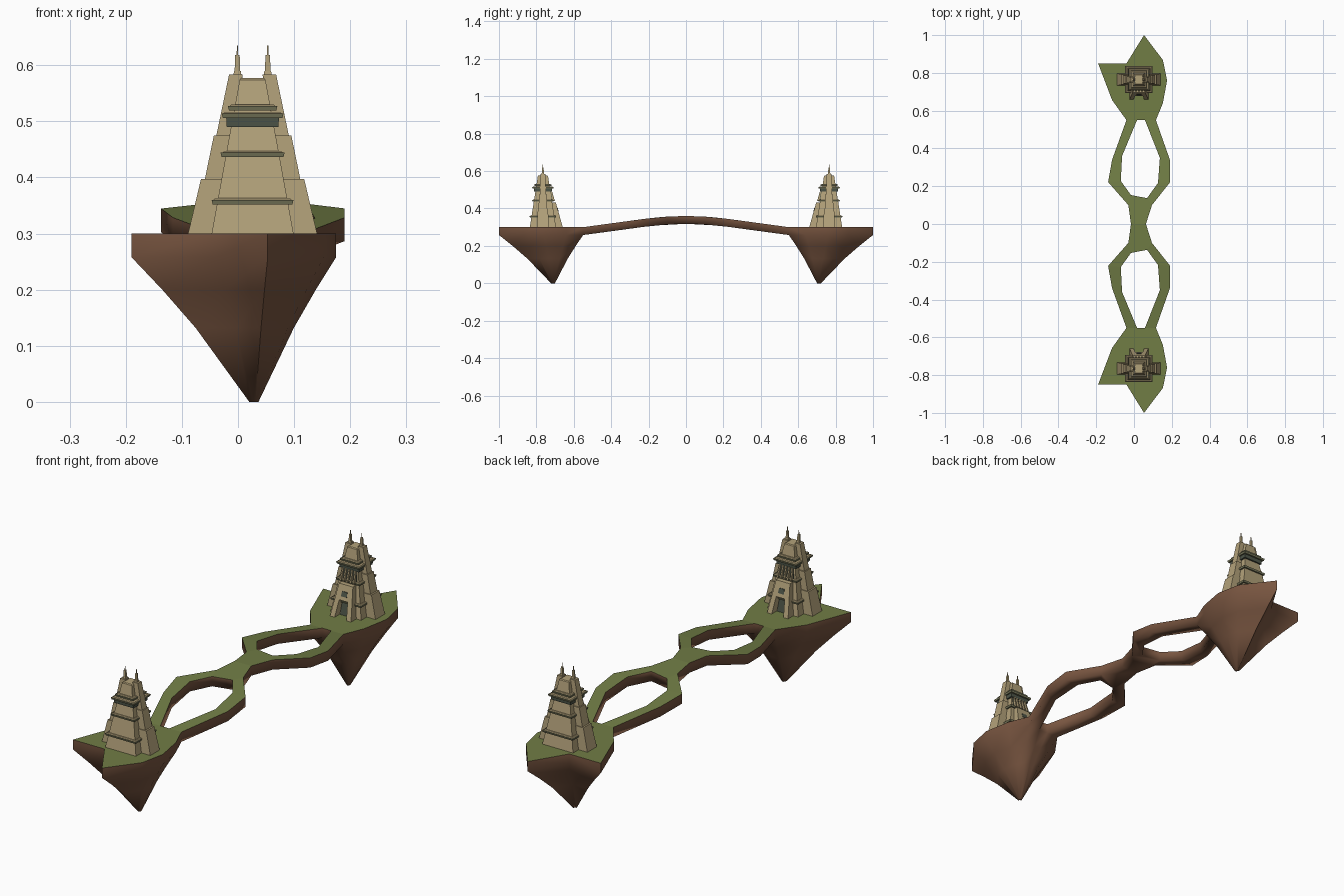
import bpy, bmesh, math
from mathutils import Vector

if "Cube" in bpy.data.objects:
    bpy.data.objects.remove(bpy.data.objects["Cube"])


def material(name, rgb):
    m = bpy.data.materials.new(name)
    m.diffuse_color = (*rgb, 1)
    m.use_nodes = True
    m.node_tree.nodes["Principled BSDF"].inputs["Base Color"].default_value = m.diffuse_color
    return m


GRASS = material("grass", (0.165, 0.205, 0.06))
EARTH = material("earth", (0.19, 0.092, 0.052))
STONE = material("sandstone", (0.45, 0.36, 0.195))
TRIM = material("olive trim", (0.19, 0.19, 0.105))
DARK = material("dark slate", (0.075, 0.09, 0.065))


def finish(bm, name, mats, merge=False):
    """Make the object and mirror it to the other end of the bridge."""
    bmesh.ops.recalc_face_normals(bm, faces=bm.faces)
    me = bpy.data.meshes.new(name)
    bm.to_mesh(me)
    bm.free()
    for m in mats:
        me.materials.append(m)
    ob = bpy.data.objects.new(name, me)
    bpy.context.collection.objects.link(ob)
    mod = ob.modifiers.new("other_end", 'MIRROR')
    mod.use_axis = (False, True, False)
    mod.use_mirror_merge = merge
    return ob


# ---- floating land: grass top, earth sides, pointed island below ----
RIGHT = [(.116, -.55), (.19, -.34), (.19, -.22), (.095, -.10)]
RIGHT_IN = [(.058, -.55), (.137, -.35), (.127, -.217), (.069, -.137)]
LEFT = [(-.04, -.55), (-.116, -.34), (-.137, -.222), (-.03, -.10)]
LEFT_IN = [(.016, -.55), (-.063, -.36), (-.07, -.228), (-.016, -.153)]
MIDDLE = [LEFT[3], LEFT_IN[3], RIGHT_IN[3], RIGHT[3], (.063, 0), (-.016, 0)]
ISLAND = [RIGHT[0], (.153, -.64), (.175, -.76), (.153, -.868), (.053, -1), (-.04, -.85),
          (-.19, -.85), (-.116, -.656), LEFT[0], LEFT_IN[0], RIGHT_IN[0]]
LIP = .042


def height(y):
    t = max(0, 1 - abs(y) / .57)
    return .30 + .06 * t * t * (3 - 2 * t) * .5 + .03 * math.sin(t * math.pi / 2)


bm = bmesh.new()
verts = {}


def vert(p, low=0):
    if (p, low) not in verts:
        z = height(p[1]) if p[1] > -.54 else .30
        verts[(p, low)] = bm.verts.new((p[0], p[1], z - LIP * low))
    return verts[(p, low)]


deck = [MIDDLE]
for out, inn in ((RIGHT, RIGHT_IN), (LEFT, LEFT_IN)):
    deck += [[out[i], out[i + 1], inn[i + 1], inn[i]] for i in range(3)]
sides = {}
for poly in deck + [ISLAND]:
    bm.faces.new([vert(p) for p in poly]).material_index = 0
    for a, b in zip(poly, poly[1:] + poly[:1]):
        key = frozenset((a, b))
        sides[key] = None if key in sides else (a, b)
for pair in sides.values():
    if pair and not (pair[0][1] == 0 and pair[1][1] == 0):
        a, b = pair
        bm.faces.new((vert(a), vert(b), vert(b, 1), vert(a, 1))).material_index = 1
for poly in deck:
    bm.faces.new([vert(p, 1) for p in poly]).material_index = 1
ring = [vert(p, 1) for p in ISLAND]
for s, z in ((.75, .20), (.48, .132), (.045, 0)):
    new = [bm.verts.new((.03 + (x - .03) * s, -.708 + (y + .708) * s, z)) for x, y in ISLAND]
    for i in range(len(ring)):
        j = (i + 1) % len(ring)
        bm.faces.new((ring[i], ring[j], new[j], new[i])).material_index = 1
    ring = new
bm.faces.new(ring).material_index = 1
bmesh.ops.recalc_face_normals(bm, faces=bm.faces)
for f in bm.faces:
    f.smooth = f.material_index == 1
for e in bm.edges:
    kinds = {f.material_index for f in e.link_faces}
    if len(kinds) > 1 or (len(e.link_faces) == 2 and e.calc_face_angle() > math.radians(80)
                          and e.verts[0].co.y < -.56):
        e.smooth = False
# triangulate the concave top cleanly
bmesh.ops.triangulate(bm, faces=[f for f in bm.faces if len(f.verts) > 6])
finish(bm, "floating_land", [GRASS, EARTH], True)

# ---- towers, built about the tower's own centre ----
CX, CY = .026, -.765


def block(bm, z0, r0, z1, r1):
    """Tapered block between two rectangles (x0, x1, y0, y1)."""
    rows = []
    for z, (x0, x1, y0, y1) in ((z0, r0), (z1, r1)):
        rows.append([bm.verts.new((CX + x, CY + y, z)) for x, y in
                     ((x0, y0), (x1, y0), (x1, y1), (x0, y1))])
    lo, hi = rows
    bm.faces.new(lo[::-1])
    bm.faces.new(hi)
    for i in range(4):
        j = (i + 1) % 4
        bm.faces.new((lo[i], lo[j], hi[j], hi[i]))


def rect(hx, hy):
    return (-hx, hx, -hy, hy)


def body_x(z):
    return .073 - .050 * (z - .3) / .274


def body_y(z):
    return .070 - .043 * (z - .3) / .274


# main tapered body with a chamfered cap
bm = bmesh.new()
block(bm, .30, rect(.073, .070), .574, rect(.023, .027))
block(bm, .574, rect(.023, .027), .577, rect(.020, .023))
finish(bm, "tower_body", [STONE])

# stepped side buttresses with twin spires
bm = bmesh.new()
for s in (-1, 1):
    for z0, a, z1, b, d0, d1 in ((.30, .115, .397, .092, .032, .027),
                                 (.30, .105, .475, .069, .026, .021),
                                 (.30, .101, .583, .042, .022, .013)):
        inner = (.03, .018)
        lo = sorted((s * inner[0], s * a)) + [-d0, d0]
        hi = sorted((s * inner[1], s * b)) + [-d1, d1]
        block(bm, z0, lo, z1, hi)
    for z0, z1, h0, h1 in ((.57, .59, .009, .006), (.59, .618, .005, .004), (.618, .635, .0014, .001)):
        c = s * .027
        block(bm, z0, (c - h0, c + h0, -h0, h0), z1, (c - h1, c + h1, -h1, h1))
finish(bm, "side_buttresses_and_spires", [STONE])

# horizontal ledges: dark course, olive rim, stone cap
courses, rims, caps = bmesh.new(), bmesh.new(), bmesh.new()
for z, hx in ((.357, .073), (.441, .057), (.511, .055), (.524, .044)):
    hy = hx - body_x(z) + body_y(z)
    block(rims, z - .005, rect(hx - .002, hy - .002), z + .003, rect(hx, hy))
    block(caps, z + .003, rect(hx - .003, hy - .003), z + .006, rect(hx - .006, hy - .006))
block(courses, .490, rect(.046, .047), .506, rect(.047, .048))
finish(courses, "dark_course", [DARK])
finish(rims, "ledge_rims", [TRIM])
finish(caps, "ledge_caps", [STONE])


# ---- gate on the bridge side ----
def gate_y(z):
    return .106 - (z - .3) * .28


bm = bmesh.new()
for s in (-1, 1):
    lo = sorted((s * .028, s * .05)) + [.05, gate_y(.30)]
    hi = sorted((s * .020, s * .041)) + [.04, gate_y(.37)]
    block(bm, .30, lo, .37, hi)
block(bm, .37, (-.041, .041, .04, gate_y(.37)), .432, (-.033, .033, .03, gate_y(.432)))
# slender ribs above the gate
for i in range(5):
    x = (i - 2) * .016
    block(bm, .44, (x - .003, x + .003, .02, .064), .492, (x * .9 - .003, x * .9 + .003, .02, .049))
finish(bm, "gate_and_ribs", [STONE])

# doorway, window and shadowed panel as thin plates
bm = bmesh.new()
block(bm, .30, (-.026, .026, .06, body_y(.30) + .002), .37, (-.02, .02, .05, body_y(.37) + .002))
block(bm, .386, (-.014, .014, .06, gate_y(.386) + .002), .406, (-.012, .012, .06, gate_y(.406) + .002))
block(bm, .445, (-.038, .038, .03, body_y(.445) + .003), .492, (-.033, .033, .03, body_y(.492) + .003))
finish(bm, "door_and_window", [DARK])
